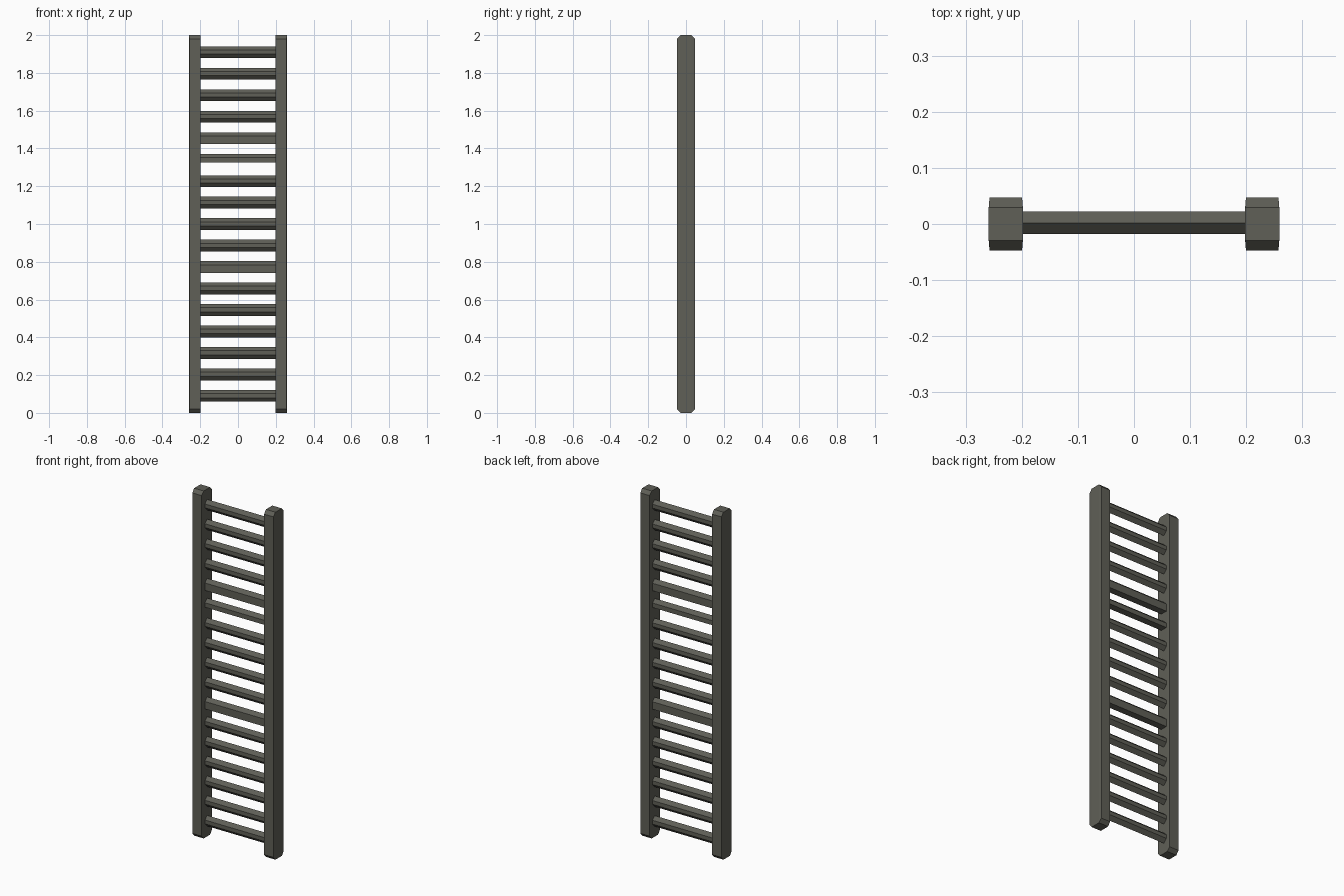
import bpy, bmesh

if "Cube" in bpy.data.objects:
    bpy.data.objects.remove(bpy.data.objects["Cube"])

mat = bpy.data.materials.new("dark grey metal")
mat.diffuse_color = (0.115, 0.115, 0.095, 1)
mat.use_nodes = True
mat.node_tree.nodes["Principled BSDF"].inputs["Base Color"].default_value = mat.diffuse_color


def loft(name, sections):
    """Join matching rings of points with quads and cap both ends."""
    bm = bmesh.new()
    rings = [[bm.verts.new(p) for p in s] for s in sections]
    n = len(rings[0])
    for a, b in zip(rings, rings[1:]):
        for i in range(n):
            j = (i + 1) % n
            bm.faces.new((a[i], a[j], b[j], b[i]))
    bm.faces.new(rings[0])
    bm.faces.new(rings[-1])
    bmesh.ops.recalc_face_normals(bm, faces=bm.faces)
    me = bpy.data.meshes.new(name)
    bm.to_mesh(me)
    bm.free()
    me.materials.append(mat)
    ob = bpy.data.objects.new(name, me)
    bpy.context.collection.objects.link(ob)
    return ob


# side rails: rectangles lofted front to back, with chamfered ends
stations = [(-0.047, 0.029, 0.02), (-0.029, 0.0305, 0.0),
            (0.029, 0.0305, 0.0), (0.047, 0.029, 0.02)]
for side, x in (("left", -0.2285), ("right", 0.2285)):
    loft(side + "_rail",
         [[(x - w, y, c), (x + w, y, c), (x + w, y, 2 - c), (x - w, y, 2 - c)]
          for y, w, c in stations])

# rungs: flattened hexagon bars, a few with a squared or cut underside
hexagon = [(0, 0.031), (0.02, 0.012), (0.02, -0.01),
           (0, -0.031), (-0.02, -0.01), (-0.02, 0.012)]
squared = [(0, 0.031), (0.02, 0.012), (0.02, -0.031),
           (-0.02, -0.031), (-0.02, 0.012)]
cut = [(0, 0.031), (0.02, 0.012), (0.02, -0.014),
       (-0.02, -0.014), (-0.02, 0.012)]
special = {6: squared, 11: cut, 12: squared}
for i in range(17):
    z = 0.09 + i * 0.1137
    profile = special.get(i, hexagon)
    loft(f"rung_{i + 1}",
         [[(x, y + 0.002, z + dz) for y, dz in profile] for x in (-0.205, 0.205)])
